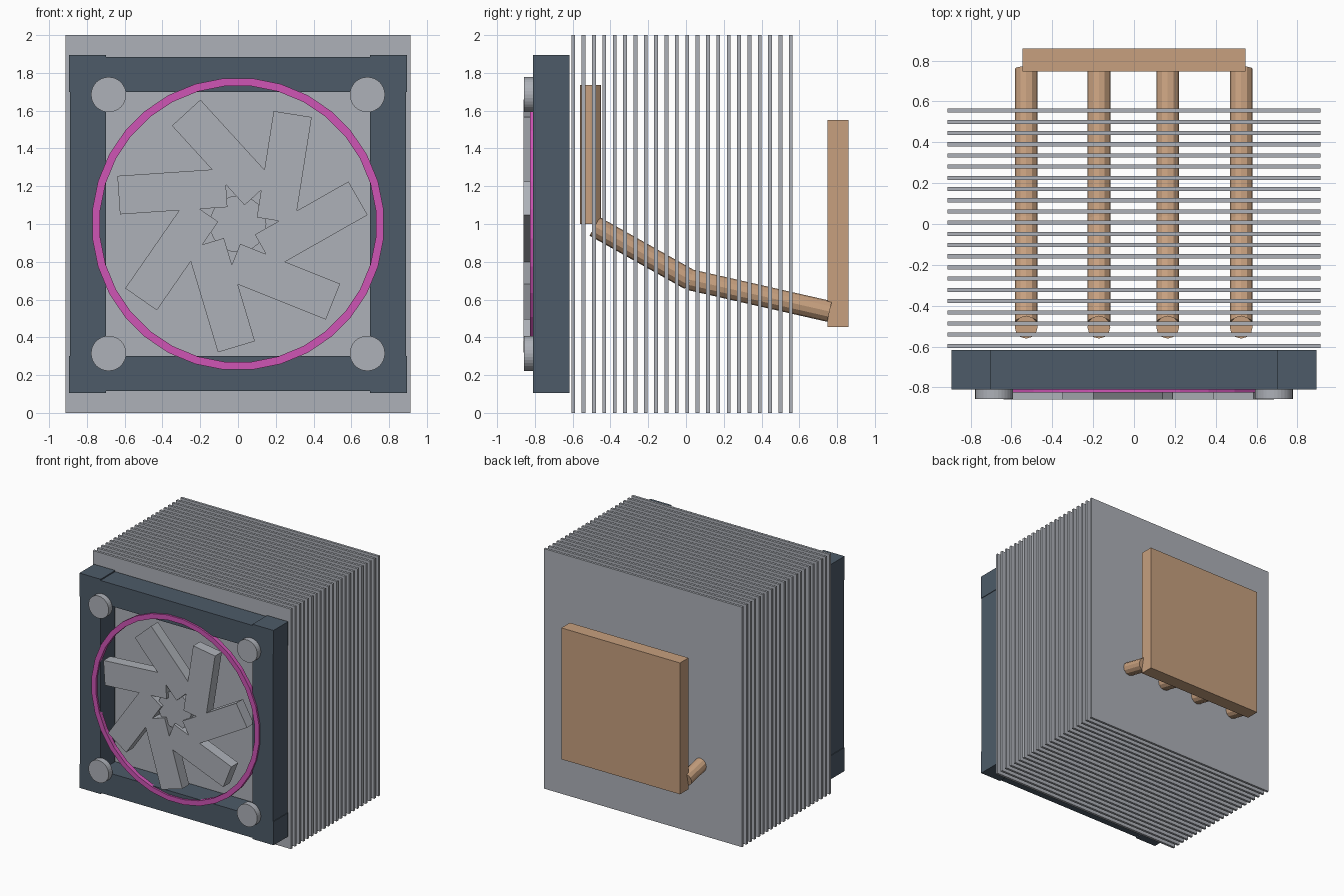
import bpy, math
from mathutils import Vector, Matrix

cube = bpy.data.objects.get("Cube")
if cube:
    bpy.data.objects.remove(cube, do_unlink=True)


def material(name, rgb):
    m = bpy.data.materials.new(name)
    m.use_nodes = True
    m.diffuse_color = (*rgb, 1)
    m.node_tree.nodes["Principled BSDF"].inputs["Base Color"].default_value = (*rgb, 1)
    return m


steel = material("light_grey_metal", (0.42, 0.44, 0.48))
slate = material("slate_blue", (0.075, 0.105, 0.14))
pink = material("magenta", (0.62, 0.09, 0.46))
copper = material("copper", (0.57, 0.35, 0.21))


def make(name, verts, faces, mat):
    me = bpy.data.meshes.new(name)
    me.from_pydata(verts, [], faces)
    me.materials.append(mat)
    ob = bpy.data.objects.new(name, me)
    bpy.context.collection.objects.link(ob)
    return ob


def box(name, x, y, z, mat):
    """Box from (min, max) ranges."""
    v = [(a, b, c) for a in x for b in y for c in z]
    f = [(0, 1, 3, 2), (4, 6, 7, 5), (0, 4, 5, 1), (2, 3, 7, 6), (0, 2, 6, 4), (1, 5, 7, 3)]
    return make(name, v, f, mat)


def rod(name, a, b, radius, sides, mat):
    """Flat-shaded cylinder between two points."""
    a, b = Vector(a), Vector(b)
    bpy.ops.mesh.primitive_cylinder_add(vertices=sides, radius=radius, depth=(b - a).length)
    ob = bpy.context.object
    ob.name = name
    turn = (b - a).to_track_quat('Z', 'Y').to_matrix().to_4x4()
    ob.data.transform(Matrix.Translation((a + b) / 2) @ turn)
    ob.data.materials.append(mat)
    return ob


# Cooling fins
FINS = 22
for i in range(FINS):
    y = -0.597 + i * 1.152 / (FINS - 1)
    box(f"cooling_fin_{i + 1}", (-0.913, 0.913), (y - 0.01, y + 0.01), (0, 2), steel)

# Fan frame: four bars, corner blocks and round pads
depth = (-0.81, -0.617)
for s, side in ((-1, "right"), (1, "left")):
    box(f"frame_bar_{side}", sorted((s * 0.70, s * 0.89)), depth, (0.302, 1.698), slate)
for s, level in ((-1, "bottom"), (1, "top")):
    box(f"frame_bar_{level}", (-0.70, 0.70), depth, sorted((1 + s * 0.698, 1 + s * 0.885)), slate)
    for t, side in ((-1, "right"), (1, "left")):
        box(f"frame_corner_{level}_{side}", sorted((t * 0.70, t * 0.895)), depth,
            sorted((1 + s * 0.698, 1 + s * 0.895)), slate)
        c = (t * 0.685, 1 + s * 0.685)
        rod(f"corner_pad_{level}_{side}", (c[0], -0.858, c[1]), (c[0], -0.808, c[1]), 0.093, 32, steel)

# Coloured ring around the fan
N = 32
verts, faces = [], []
for i in range(N):
    a = (i + 0.5) * math.tau / N
    for r, y in ((0.775, -0.825), (0.733, -0.825), (0.733, -0.79), (0.775, -0.79)):
        verts.append((r * math.cos(a), y, 1 + r * math.sin(a)))
    for k in range(4):
        n, m = (i + 1) % N * 4, (k + 1) % 4
        faces.append((i * 4 + k, i * 4 + m, n + m, n + k))
make("fan_ring", verts, faces, pink)

# Seven offset blades around a recessed hub
for i in range(7):
    blade = box(f"fan_blade_{i + 1}", (0.093, 0.297), (-0.86, -0.77), (0.05, 0.62), steel)
    turn = Matrix.Rotation(math.radians(9) + i * math.tau / 7, 4, 'Y')
    blade.data.transform(Matrix.Translation((0, 0, 1)) @ turn)
rod("fan_hub", (0, -0.835, 1), (0, -0.77, 1), 0.15, 24, steel)

# Heat pipes: an upright through the fins and two sloped runs to the base
path = [(-0.483, 0.987), (0.02, 0.705), (0.76, 0.537)]
for i, x in enumerate((-0.528, -0.172, 0.165, 0.525)):
    rod(f"heat_pipe_upright_{i + 1}", (x, -0.505, 1.0), (x, -0.505, 1.735), 0.056, 12, copper)
    for j in range(2):
        rod(f"heat_pipe_run_{i + 1}_{j + 1}", (x, *path[j]), (x, *path[j + 1]), 0.056, 12, copper)

# Contact plate at the back
box("base_plate", (-0.547, 0.547), (0.748, 0.86), (0.455, 1.55), copper)
